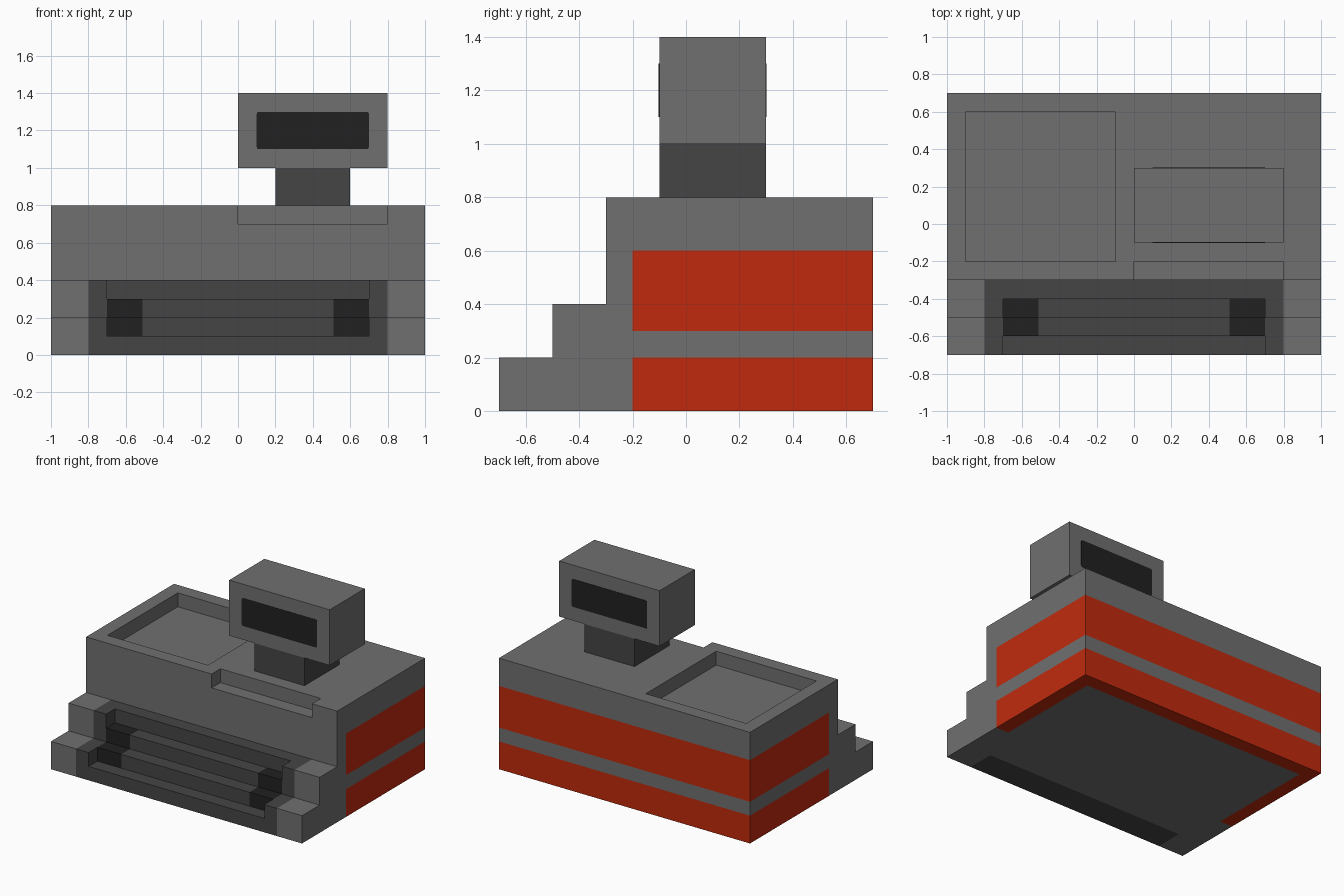
import bpy
import bmesh
from mathutils import Vector

default = bpy.data.objects.get("Cube")
if default:
    bpy.data.objects.remove(default, do_unlink=True)


def make_material(name, colour):
    mat = bpy.data.materials.new(name)
    mat.use_nodes = True
    mat.diffuse_color = (*colour, 1)
    mat.node_tree.nodes["Principled BSDF"].inputs["Base Color"].default_value = (*colour, 1)
    return mat


grey = make_material("mid grey", (0.162, 0.162, 0.162))
dark = make_material("dark grey", (0.06, 0.06, 0.06))
black = make_material("near black", (0.0152, 0.0152, 0.0152))
red = make_material("red", (0.527, 0.0232, 0.004))
GREY, DARK, BLACK, RED = range(4)


def finish(bm, name, mats):
    mesh = bpy.data.meshes.new(name)
    bmesh.ops.recalc_face_normals(bm, faces=bm.faces)
    bm.to_mesh(mesh)
    bm.free()
    for mat in mats:
        mesh.materials.append(mat)
    obj = bpy.data.objects.new(name, mesh)
    bpy.context.collection.objects.link(obj)
    return obj


def box(name, low, high, mats, corner=0):
    """Box between two corners; corner rounds the edges that run along y."""
    bm = bmesh.new()
    bmesh.ops.create_cube(bm, size=1)
    low, high = Vector(low), Vector(high)
    for v in bm.verts:
        v.co = (low + high) / 2 + v.co * (high - low)
    if corner:
        edges = [e for e in bm.edges if abs(e.verts[0].co.y - e.verts[1].co.y) > 1e-4]
        bmesh.ops.bevel(bm, geom=edges, offset=corner, segments=3, profile=0.5, affect='EDGES')
    return finish(bm, name, mats)


# Stepped body: side profile extruded across the width
profile = [(-0.7, 0), (0.7, 0), (0.7, 0.8), (-0.3, 0.8),
           (-0.3, 0.4), (-0.5, 0.4), (-0.5, 0.2), (-0.7, 0.2)]
bm = bmesh.new()
side = bm.faces.new([bm.verts.new((-1, y, z)) for y, z in profile])
extruded = bmesh.ops.extrude_face_region(bm, geom=[side], use_keep_orig=True)
bmesh.ops.translate(bm, vec=(2, 0, 0),
                    verts=[g for g in extruded["geom"] if isinstance(g, bmesh.types.BMVert)])
body = finish(bm, "register_body", [grey, dark, black, red])

# Recesses: tray, receipt slot and the two key rows
recesses = [
    ("tray_cutter", (-0.9, -0.2, 0.7), (-0.1, 0.6, 1)),
    ("slot_cutter", (0, -0.4, 0.7), (0.8, -0.2, 1)),
    ("lower_row_cutter", (-0.7, -0.8, 0.1), (0.7, -0.6, 0.3)),
    ("upper_row_cutter", (-0.7, -0.6, 0.3), (0.7, -0.4, 0.5)),
]
bpy.context.view_layer.objects.active = body
for name, low, high in recesses:
    cutter = box(name, low, high, [grey])
    cutter.hide_render = True
    mod = body.modifiers.new(name, 'BOOLEAN')
    mod.operation = 'DIFFERENCE'
    mod.solver = 'EXACT'
    mod.object = cutter
    bpy.ops.object.modifier_apply(modifier=mod.name)
    bpy.data.objects.remove(cutter, do_unlink=True)


def body_colour(c):
    """Colour of a body face from its centre."""
    x, y, z = abs(c.x), c.y, c.z
    if z < 0.001:  # underside
        if y > 0.6 or (x > 0.9 and y > -0.2):
            return RED
        return DARK if x < 0.8 and y < -0.5 else GREY
    if y > 0.699 or (x > 0.999 and y > -0.2):  # wrapped bands
        return RED if z < 0.2 or 0.3 < z < 0.6 else GREY
    if 0.51 < x < 0.699 and -0.601 < y < -0.399 and 0.099 < z < 0.301:
        return BLACK  # end keys
    if x < 0.8 and y < -0.3 and z < 0.401:
        return DARK  # key deck
    return GREY


# Cut colour borders into the body, then colour its faces
cuts = {
    0: [s * x for x in (0.51, 0.7, 0.8, 0.9) for s in (-1, 1)],
    1: [-0.5, -0.2, 0.6],
    2: [0.2, 0.3, 0.6],
}
bm = bmesh.new()
bm.from_mesh(body.data)
bmesh.ops.triangulate(bm, faces=bm.faces)
for axis, places in cuts.items():
    normal = Vector((0, 0, 0))
    normal[axis] = 1
    for place in places:
        bmesh.ops.bisect_plane(bm, geom=bm.verts[:] + bm.edges[:] + bm.faces[:],
                               plane_co=normal * place, plane_no=normal, dist=1e-5)
for face in bm.faces:
    face.material_index = body_colour(face.calc_center_median())
    face.smooth = False
bmesh.ops.dissolve_limit(bm, angle_limit=0.01, verts=bm.verts, edges=bm.edges,
                         delimit={'MATERIAL'})
bm.to_mesh(body.data)
bm.free()

# Customer display on its neck, with a screen on both sides
box("display_neck", (0.2, -0.1, 0.8), (0.6, 0.3, 1), [dark])
box("display_head", (0, -0.1, 1), (0.8, 0.3, 1.4), [grey])
for name, y in (("front_screen", -0.1), ("back_screen", 0.3)):
    box(name, (0.1, y - 0.002, 1.1), (0.7, y + 0.002, 1.3), [black], corner=0.012)
